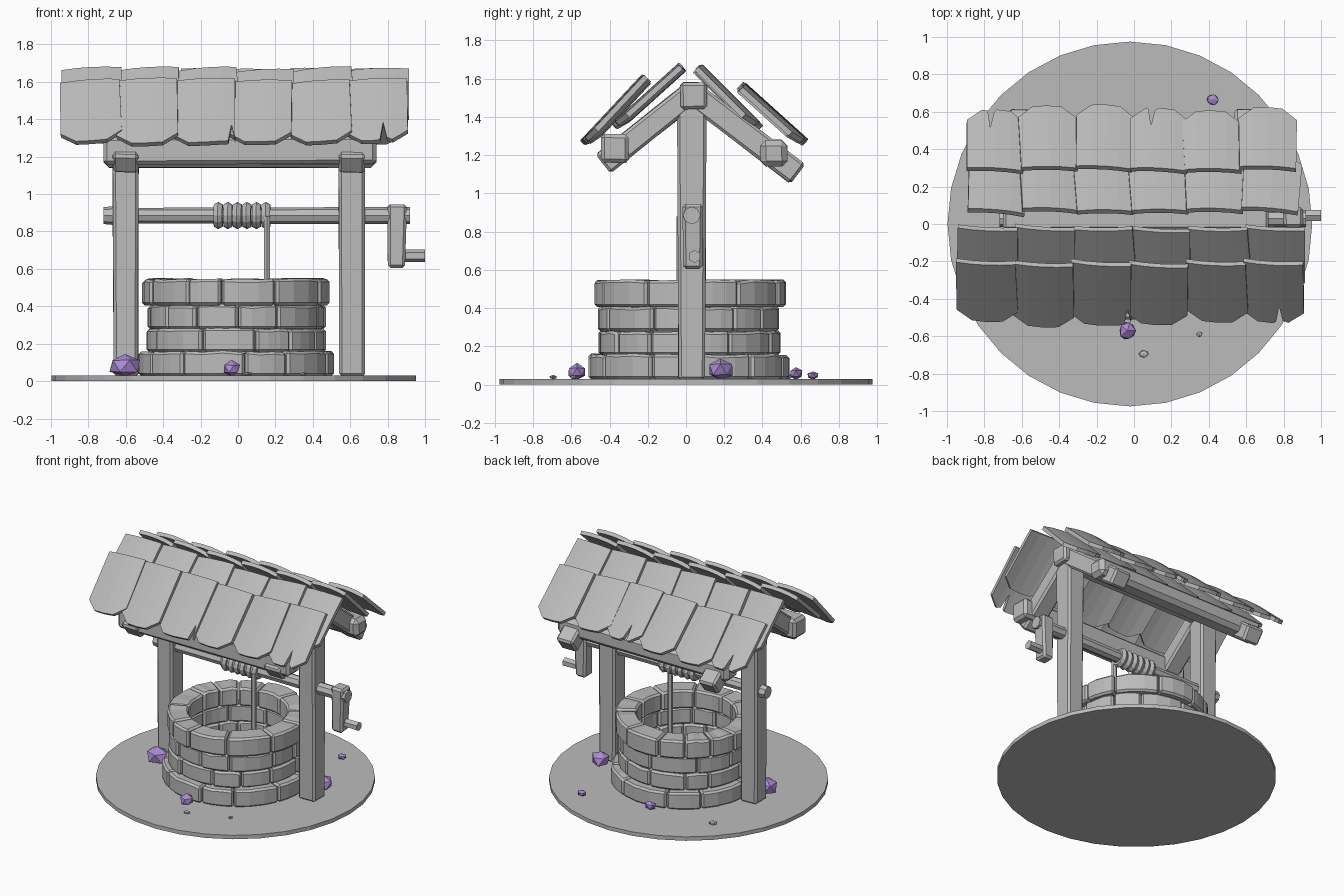
import bpy, bmesh, math, random
from mathutils import Vector, Matrix

if "Cube" in bpy.data.objects:
    bpy.data.objects.remove(bpy.data.objects["Cube"])

random.seed(7)
R = random.uniform


def material(name, rgb):
    m = bpy.data.materials.new(name)
    m.diffuse_color = (*rgb, 1)
    m.use_nodes = True
    m.node_tree.nodes["Principled BSDF"].inputs["Base Color"].default_value = m.diffuse_color
    return m


GREY = material("plain grey", (0.5, 0.5, 0.5))
PURPLE = material("purple stone", (0.42, 0.26, 0.66))


def finish(bm, name, mat=GREY):
    bmesh.ops.recalc_face_normals(bm, faces=bm.faces)
    me = bpy.data.meshes.new(name)
    bm.to_mesh(me)
    bm.free()
    me.materials.append(mat)
    ob = bpy.data.objects.new(name, me)
    bpy.context.collection.objects.link(ob)
    return ob


def basis(p0, p1):
    """Matrix at the middle of p0-p1, local z along it, local x kept near world x (or y)."""
    p0, p1 = Vector(p0), Vector(p1)
    z = (p1 - p0).normalized()
    ref = Vector((0, 1, 0)) if abs(z.x) > 0.9 else Vector((1, 0, 0))
    y = z.cross(ref).normalized()
    x = y.cross(z)
    m = Matrix((x, y, z)).transposed().to_4x4()
    m.translation = (p0 + p1) / 2
    return m, (p1 - p0).length


def beam(name, p0, p1, w, d, taper=1.0, bevel=0.015):
    """Chamfered timber from p0 to p1, slightly uneven at the ends."""
    m, length = basis(p0, p1)
    bm = bmesh.new()
    bmesh.ops.create_cube(bm, size=1)
    for v in bm.verts:
        k = taper if v.co.z > 0 else 1
        v.co = Vector((v.co.x * w * k, v.co.y * d * k, v.co.z * length))
        v.co += Vector((R(-.004, .004), R(-.004, .004), 0))
    bmesh.ops.bevel(bm, geom=bm.edges[:], offset=bevel, segments=1, affect='EDGES')
    bm.transform(m)
    return finish(bm, name)


def rod(name, p0, p1, r0, r1, sides=8):
    m, length = basis(p0, p1)
    bm = bmesh.new()
    bmesh.ops.create_cone(bm, cap_ends=True, segments=sides, radius1=r0, radius2=r1, depth=length)
    bm.transform(m)
    return finish(bm, name)


# round ground slab
rod("ground_slab", (-0.022, 0, 0), (-0.022, 0, 0.03), 0.975, 0.975, 32)


# well wall: four rings of chamfered blocks
def block(name, a0, a1, r0, r1, z0, z1):
    bm = bmesh.new()
    n = 3
    rings = []
    for i in range(n + 1):
        a = a0 + (a1 - a0) * i / n
        c, s = math.cos(a), math.sin(a)
        dz = R(-.006, .006)
        rings.append([bm.verts.new((-0.012 + r * c, 0.015 + r * s, z))
                      for r, z in ((r0, z0), (r1, z0), (r1, z1 + dz), (r0, z1 + dz))])
    for a, b in zip(rings, rings[1:]):
        for k in range(4):
            bm.faces.new((a[k], a[(k + 1) % 4], b[(k + 1) % 4], b[k]))
    bm.faces.new(rings[0])
    bm.faces.new(rings[-1])
    bmesh.ops.recalc_face_normals(bm, faces=bm.faces)
    sharp = [e for e in bm.edges if e.calc_face_angle(0) > 0.8]
    bmesh.ops.bevel(bm, geom=sharp, offset=0.014, segments=1, affect='EDGES')
    return finish(bm, name)


for row, (r0, r1, z0, z1, count) in enumerate([
        (0.36, 0.525, 0.028, 0.158, 11), (0.36, 0.485, 0.155, 0.28, 12),
        (0.36, 0.478, 0.278, 0.407, 12), (0.345, 0.503, 0.405, 0.545, 12)]):
    weights = [R(0.7, 1.4) for _ in range(count)]
    a = R(0, 1)
    for i, w in enumerate(weights):
        da = w / sum(weights) * math.tau
        block(f"wall_block_{row + 1}_{i + 1}", a + 0.004, a + da - 0.004,
              r0, r1 + R(-.012, .006), z0, z1)
        a += da

# posts, rafters, ridge and eave beams
for side, x in (("left", -0.6), ("right", 0.61)):
    beam(f"{side}_post", (x, 0.03, 0.025), (x, 0.03, 1.46), 0.135, 0.14, 1.06)
    beam(f"{side}_front_rafter", (x, 0.04, 1.53), (x, -0.435, 1.155), 0.14, 0.125)
    beam(f"{side}_back_rafter", (x, 0.02, 1.53), (x, 0.585, 1.10), 0.14, 0.125)
beam("ridge_beam", (-0.7, 0.04, 1.51), (0.72, 0.04, 1.51), 0.14, 0.14)
beam("front_eave_beam", (-0.72, -0.37, 1.235), (0.74, -0.37, 1.235), 0.145, 0.15, bevel=0.02)
beam("back_eave_beam", (-0.72, 0.46, 1.21), (0.74, 0.46, 1.21), 0.145, 0.14, bevel=0.03)

# windlass: axle, end pin, rope coil, hanging rope, crank
rod("axle", (-0.68, 0.03, 0.885), (0.92, 0.03, 0.885), 0.041, 0.046)
rod("axle_end_pin", (-0.72, 0.03, 0.885), (-0.665, 0.03, 0.885), 0.045, 0.05)
for i in range(6):
    x = -0.105 + i * 0.051
    bpy.ops.mesh.primitive_torus_add(location=(x, 0.03, 0.885), major_radius=0.046,
                                     minor_radius=0.027, major_segments=12, minor_segments=6,
                                     rotation=(0, math.pi / 2, R(-.08, .08)))
    ob = bpy.context.object
    ob.name = f"rope_coil_{i + 1}"
    ob.data.materials.append(GREY)
rod("hanging_rope", (0.155, -0.03, 0.03), (0.155, -0.03, 0.88), 0.019, 0.019, 6)
beam("crank_arm", (0.845, 0.035, 0.605), (0.85, 0.035, 0.945), 0.09, 0.095, 1.15)
rod("crank_handle", (0.87, 0.045, 0.67), (1.0, 0.045, 0.67), 0.032, 0.034, 6)


# roof shingles: bowed plates with clipped lower corners, some split
def shingle(name, x, top, sign, angle, width, length, split=None):
    cols = [(-.5, -.075), (-.25, -.005), (0, 0), (.25, -.005), (.5, -.075)]
    if split is not None:
        cols = [c for c in cols if abs(c[0] - split) > .07]
        cols += [(split - .05, -.01), (split, -.13), (split + .06, -.02)]
        cols.sort()
    bm = bmesh.new()
    sections = []
    for u, cut in cols:
        bow = 0.012 * (1 - 4 * u * u)
        sections.append([bm.verts.new((u * width * k, v, n + bow)) for v, n, k in
                         ((0, 0, .97), (length + cut, 0, 1),
                          (length + cut, .028, 1), (0, .028, .97))])
    for a, b in zip(sections, sections[1:]):
        for k in range(4):
            bm.faces.new((a[k], a[(k + 1) % 4], b[(k + 1) % 4], b[k]))
    bm.faces.new(sections[0])
    bm.faces.new(sections[-1])
    # local y runs down the slope, local z points out of the roof
    down = Vector((0, sign * math.cos(angle), -math.sin(angle)))
    out = Vector((0, sign * math.sin(angle), math.cos(angle)))
    m = Matrix((Vector((1, 0, 0)), down, out)).transposed().to_4x4()
    m.translation = Vector((x, top[0], top[1]))
    wobble = Matrix.Rotation(R(-.05, .05), 4, 'Z') @ Matrix.Rotation(R(.05, .09) * sign, 4, 'Y')
    bm.transform(m @ wobble)
    return finish(bm, name)


rows = [  # name, y sign, top (y, z), slope, x start, x end, length, {index: split}
    ("front_upper", -1, (-0.015, 1.645), 42, -0.935, 0.91, 0.45, {}),
    ("front_lower", -1, (-0.195, 1.59), 47, -0.945, 0.9, 0.46, {2: .45, 5: .1}),
    ("back_upper", 1, (0.05, 1.645), 45, -0.885, 0.87, 0.44, {}),
    ("back_lower", 1, (0.275, 1.545), 42, -0.89, 0.86, 0.43, {0: -.1, 3: -.15}),
]
for name, sign, top, slope, xa, xb, length, splits in rows:
    pitch = (xb - xa) / 6
    for i in range(6):
        t = (top[0] + R(-.01, .01), top[1] + R(-.008, .008))
        shingle(f"{name}_shingle_{i + 1}", xa + pitch * (i + .5), t, sign, math.radians(slope),
                pitch * 1.07, length + R(-.015, .015), splits.get(i))


# loose stones and pebbles
def stone(name, x, y, sx, sy, sz, mat):
    bm = bmesh.new()
    bmesh.ops.create_icosphere(bm, subdivisions=1, radius=1)
    for v in bm.verts:
        p = v.co * R(.9, 1.12)
        v.co = (x + p.x * sx, y + p.y * sy, max(0.025, 0.03 + sz * (.8 + p.z)))
    return finish(bm, name, mat)


stone("left_stone", -0.605, -0.11, 0.085, 0.08, 0.064, PURPLE)
stone("right_stone", 0.6, 0.18, 0.07, 0.068, 0.06, PURPLE)
stone("front_stone", -0.035, -0.57, 0.047, 0.053, 0.044, PURPLE)
stone("back_stone", -0.1, 0.575, 0.046, 0.036, 0.034, PURPLE)
stone("far_stone", 0.42, 0.665, 0.034, 0.031, 0.022, PURPLE)
stone("pebble_1", 0.05, -0.695, 0.028, 0.02, 0.011, GREY)
stone("pebble_2", 0.35, -0.59, 0.016, 0.016, 0.011, GREY)
stone("pebble_3", -0.6, 0.53, 0.03, 0.026, 0.015, GREY)
